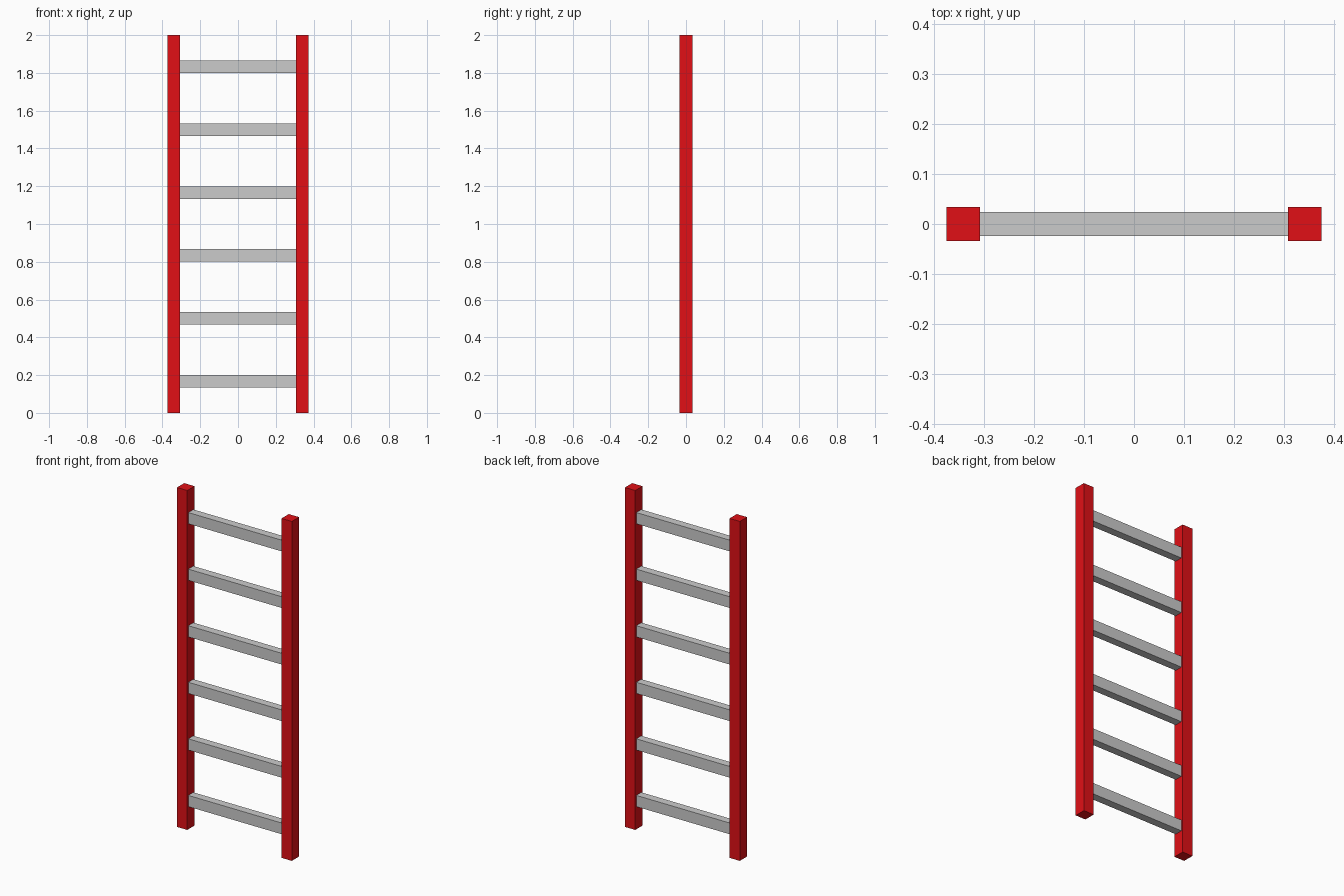
import bpy

if "Cube" in bpy.data.objects:
    bpy.data.objects.remove(bpy.data.objects["Cube"])

RAIL = 0.067      # square rail thickness
RAIL_X = 0.341    # rail centre offset
HEIGHT = 2.0
RUNGS = 6


def material(name, color):
    mat = bpy.data.materials.new(name)
    mat.diffuse_color = color
    mat.use_nodes = True
    mat.node_tree.nodes["Principled BSDF"].inputs["Base Color"].default_value = mat.diffuse_color
    return mat


def box(name, size, location, mat=None):
    bpy.ops.mesh.primitive_cube_add(size=1, location=location)
    obj = bpy.context.object
    obj.name = name
    obj.scale = size
    bpy.ops.object.transform_apply(location=False, rotation=False, scale=True)
    if mat:
        obj.data.materials.append(mat)
    return obj


red = material("red_paint", (0.75, 0.005, 0.008, 1))

# Upright side rails
for side, sign in (("left", -1), ("right", 1)):
    box(f"{side}_rail", (RAIL, RAIL, HEIGHT), (sign * RAIL_X, 0, HEIGHT / 2), red)

# Evenly spaced rungs spanning between the rails
span = 2 * RAIL_X - RAIL
for i in range(RUNGS):
    z = HEIGHT * (i + 0.5) / RUNGS
    box(f"rung_{i + 1}", (span, 0.047, 0.066), (0, 0, z))
